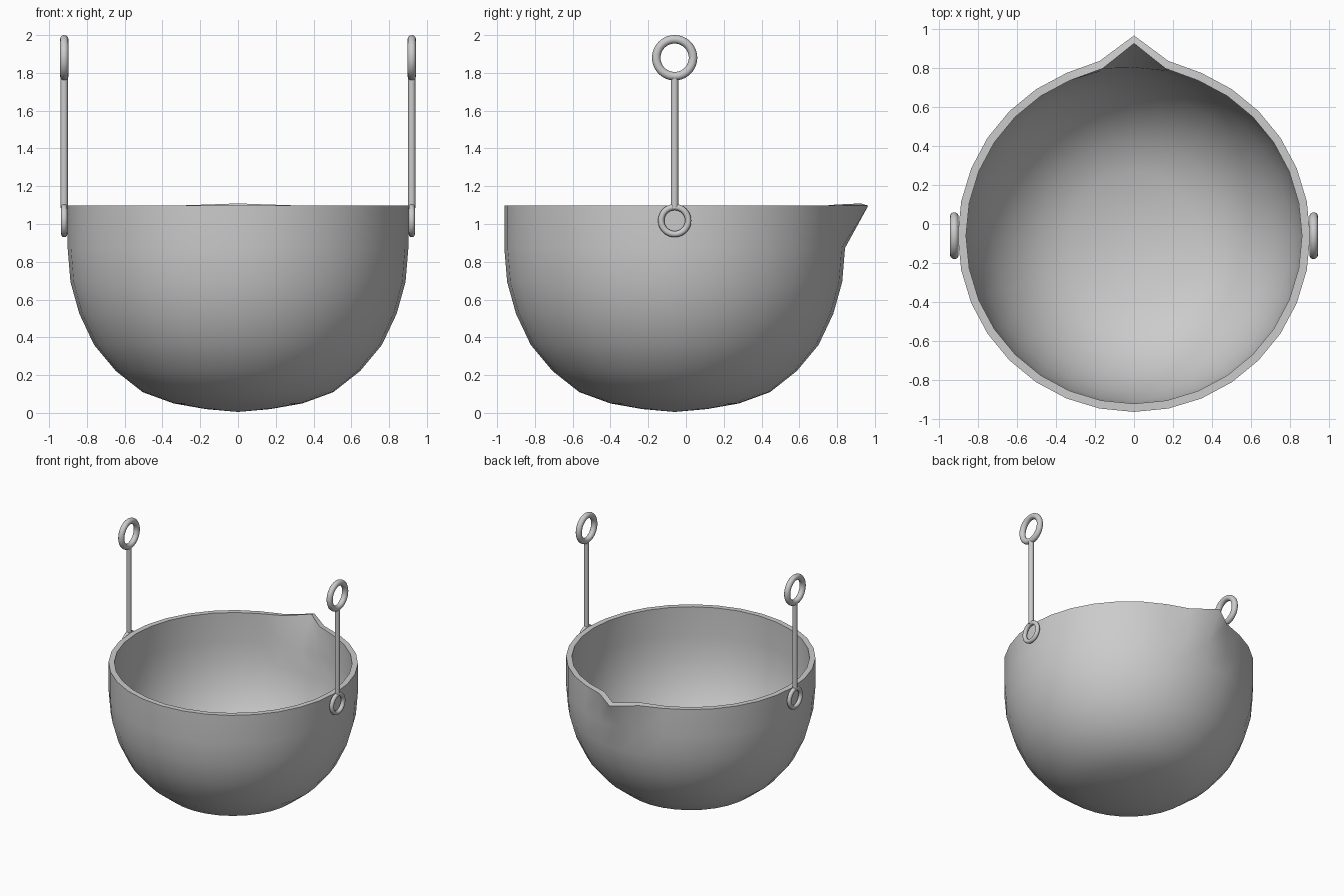
import bpy, bmesh, math
from mathutils import Vector

cube = bpy.data.objects.get("Cube")
if cube:
    bpy.data.objects.remove(cube)

CENTRE_Y = -0.06
SEGMENTS = 32

metal = bpy.data.materials.new("light_grey_metal")
metal.use_nodes = True
grey = (0.6, 0.6, 0.6, 1)
metal.diffuse_color = grey
metal.node_tree.nodes["Principled BSDF"].inputs["Base Color"].default_value = grey


def finish(obj, name, angle):
    obj.name = name
    obj.data.materials.append(metal)
    bpy.ops.object.select_all(action='DESELECT')
    obj.select_set(True)
    bpy.context.view_layer.objects.active = obj
    bpy.ops.object.shade_smooth_by_angle(angle=math.radians(angle))


# Bowl: revolved profile, then the rim pulled out into a pouring lip
profile = [(0, 0.005), (0.17, 0.02), (0.34, 0.05), (0.505, 0.11), (0.647, 0.222), (0.762, 0.36),
           (0.84, 0.525), (0.887, 0.693), (0.902, 0.873), (0.902, 1.097)]
bm = bmesh.new()
points = [bm.verts.new((0, -r, z)) for r, z in profile]
edges = [bm.edges.new(pair) for pair in zip(points, points[1:])]
bmesh.ops.spin(bm, geom=points + edges, cent=(0, 0, 0), axis=(0, 0, 1),
               angle=math.tau, steps=SEGMENTS, use_duplicate=False)
bmesh.ops.remove_doubles(bm, verts=bm.verts, dist=0.001)
bmesh.ops.recalc_face_normals(bm, faces=bm.faces)
for v in bm.verts:
    if v.co.z > 1 and v.co.y > 0.85:
        v.co.y += 0.123 if abs(v.co.x) < 0.01 else 0.01
    v.co.y += CENTRE_Y
# make sure the skin faces outwards before it is thickened
bm.normal_update()
if sum(f.normal.dot(f.calc_center_median() - Vector((0, 0, 1))) for f in bm.faces) < 0:
    bmesh.ops.reverse_faces(bm, faces=bm.faces)
mesh = bpy.data.meshes.new("bowl")
bm.to_mesh(mesh)
bm.free()
bowl = bpy.data.objects.new("bowl", mesh)
bpy.context.collection.objects.link(bowl)
wall = bowl.modifiers.new("wall", 'SOLIDIFY')
wall.thickness = 0.042
wall.offset = -1
bpy.context.view_layer.objects.active = bowl
bowl.select_set(True)
bpy.ops.object.modifier_apply(modifier="wall")
finish(bowl, "bowl", 75)


def ring(name, x, z, major, minor):
    bpy.ops.mesh.primitive_torus_add(location=(x, CENTRE_Y, z), rotation=(0, math.pi / 2, 0),
                                     major_radius=major, minor_radius=minor,
                                     major_segments=48, minor_segments=12)
    finish(bpy.context.object, name, 60)


# Hangers: a small ring on the wall, a rod and a large ring on each side
for side, x in (("left", 0.92), ("right", -0.92)):
    ring(side + "_lower_ring", x, 1.018, 0.0715, 0.0165)
    ring(side + "_upper_ring", x, 1.88, 0.0975, 0.0225)
    bpy.ops.mesh.primitive_cylinder_add(vertices=24, radius=0.019, depth=0.69,
                                        location=(x, CENTRE_Y, 1.43))
    finish(bpy.context.object, side + "_rod", 40)
